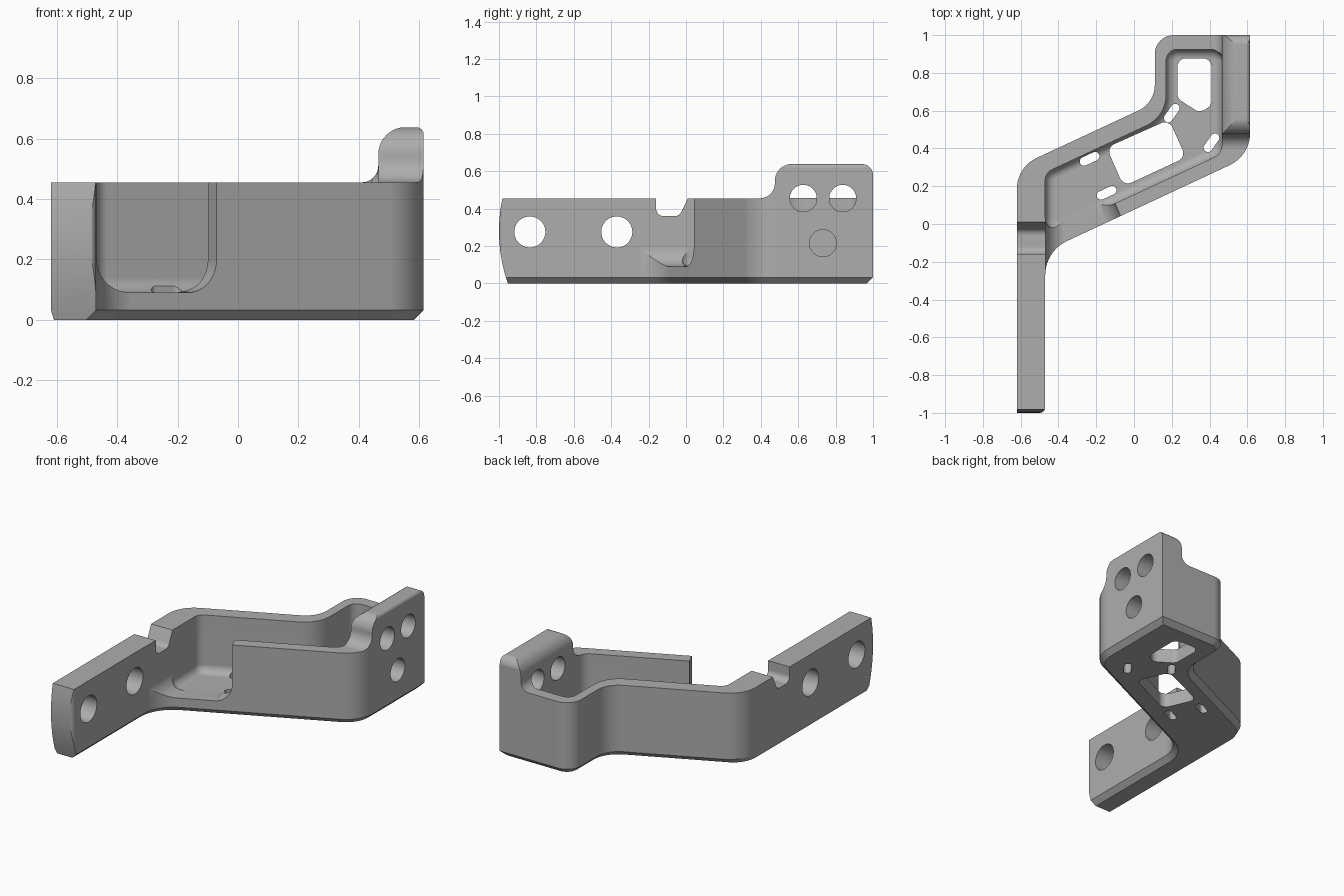
import bpy, bmesh, math
from mathutils import Vector, Matrix

if "Cube" in bpy.data.objects:
    bpy.data.objects.remove(bpy.data.objects["Cube"])

metal = bpy.data.materials.new("satin grey")
metal.diffuse_color = (0.42, 0.42, 0.42, 1)
metal.use_nodes = True
metal.node_tree.nodes["Principled BSDF"].inputs["Base Color"].default_value = metal.diffuse_color


def rounded(corners, d=0.0, weights=None, seg=10):
    """Counter-clockwise corners (x, y, radius), moved inward by d, then filleted."""
    n = len(corners)
    p = [Vector(c[:2]) for c in corners]
    w = weights or [1] * n
    e = [(p[(i + 1) % n] - p[i]).normalized() for i in range(n)]
    out = []
    for i in range(n):
        a, b = e[i - 1], e[i]
        na, nb = Vector((-a.y, a.x)), Vector((-b.y, b.x))
        cross = a.x * b.y - a.y * b.x
        da, db = d * w[i - 1], d * w[i]
        # meeting point of the two moved edges
        base = p[i] + na * da
        q = base + a * ((p[i] + nb * db - base).cross(b) / cross)
        r = corners[i][2] if len(corners[i]) > 2 else 0
        if not r:
            out.append(q)
            continue
        s = 1 if cross > 0 else -1
        r = max(0.004, r - s * (da + db) / 2)
        turn = math.atan2(cross, a.dot(b))
        start = q - a * r * math.tan(abs(turn) / 2)
        centre = start + na * s * r
        for k in range(seg + 1):
            out.append(centre + Matrix.Rotation(turn * k / seg, 2) @ (start - centre))
    return out


def loft(name, rings):
    """Closed solid through rings that have equal point counts."""
    bm = bmesh.new()
    vs = [[bm.verts.new(c) for c in ring] for ring in rings]
    n = len(vs[0])
    for lo, hi in zip(vs, vs[1:]):
        for i in range(n):
            j = (i + 1) % n
            bm.faces.new((lo[i], lo[j], hi[j], hi[i]))
    bm.faces.new(vs[0][::-1])
    bm.faces.new(vs[-1])
    bmesh.ops.recalc_face_normals(bm, faces=bm.faces)
    me = bpy.data.meshes.new(name)
    bm.to_mesh(me)
    bm.free()
    ob = bpy.data.objects.new(name, me)
    bpy.context.collection.objects.link(ob)
    return ob


def prism(name, pts, axis, lo, hi):
    put = {"x": lambda p, h: (h, p[0], p[1]),
           "y": lambda p, h: (p[0], h, p[1]),
           "z": lambda p, h: (p[0], p[1], h)}[axis]
    return loft(name, [[put(p, h) for p in pts] for h in (lo, hi)])


def circle(cy, cz, r, n=48):
    return [(cy + r * math.cos(math.tau * k / n), cz + r * math.sin(math.tau * k / n)) for k in range(n)]


# bracket: plan outline with a chamfered underside
outline = [(-0.62, -1), (-0.47, -1, 0.03), (-0.47, -0.144, 0.2), (0.615, 0.362, 0.19),
           (0.615, 1), (0.11, 1, 0.1), (0.11, 0.641, 0.15), (-0.62, 0.301, 0.18)]
edge_chamfer = [0.1, 1, 1, 1, 1, 1, 1, 0.3]
bracket = loft("bracket", [[(p.x, p.y, z) for p in rounded(outline, d, edge_chamfer)]
                           for z, d in ((0, 0.032), (0.032, 0), (0.68, 0))])
bracket.data.materials.append(metal)


def cut(tool):
    m = bracket.modifiers.new("cut", "BOOLEAN")
    m.operation, m.solver, m.object = "DIFFERENCE", "EXACT", tool
    bpy.context.view_layer.objects.active = bracket
    bpy.ops.object.modifier_apply(modifier=m.name)
    bpy.data.objects.remove(tool, do_unlink=True)


# rim height and raised mounting block, shaped from the side and the front
cut(prism("side_trim", rounded([(-1.3, 0.455), (0.475, 0.455, 0.08), (0.475, 0.638, 0.09),
    (1.0005, 0.638, 0.06), (1.0005, 0.4), (1.2, 0.4), (1.2, 0.9), (-1.3, 0.9)]), "x", -1, 1))
cut(prism("front_trim", rounded([(-1, 0.4556), (0.465, 0.4556, 0.055), (0.465, 0.6385, 0.09),
    (0.6155, 0.6385, 0.025), (0.6155, 0.4), (0.9, 0.4), (0.9, 0.9), (-1, 0.9)]), "y", -1.3, 1.3))

# pocket with a filleted floor
pocket = [(-0.47, -0.064, 0.06), (0.465, 0.372, 0.07), (0.465, 0.925, 0.06), (0.17, 0.925, 0.06),
          (0.17, 0.569, 0.18), (-0.47, 0.271, 0.06)]
R = 0.05
levels = [(0.09 + R - R * math.cos(t), R - R * math.sin(t)) for t in (math.pi / 12 * k for k in range(7))]
cut(loft("pocket_tool", [[(p.x, p.y, z) for p in rounded(pocket, d)] for z, d in levels + [(0.9, 0)]]))

# opening in the front wall, its right end square to the wall
cut(loft("opening_tool", [[(p.x, y, p.y) for p in rounded([(-0.4685, 0.0905, 0.11), (x, 0.0905, 0.11),
    (x, 0.7), (-0.4685, 0.7)])] for y, x in ((-0.3, 0.076), (0.17, -0.126))]))

# notch in the arm
cut(prism("notch_tool", rounded([(-0.16, 0.36, 0.04), (-0.035, 0.36, 0.04), (0.01, 0.455),
    (0.05, 0.54), (-0.16, 0.54)]), "x", -0.8, -0.4))

# curved arm end
arc = [(-1 + 0.6 * (z - 0.28) ** 2, z) for z in (-0.02 + 0.04 * k for k in range(14))]
cut(prism("arm_end_tool", arc + [(-1.2, 0.5), (-1.2, -0.02)], "x", -0.8, -0.3))

# screw holes in the arm and the block
for y in (-0.835, -0.37):
    cut(prism("arm_hole", circle(y, 0.275, 0.083), "x", -0.8, -0.3))
for y, z in ((0.627, 0.455), (0.838, 0.455), (0.732, 0.215)):
    cut(prism("block_hole", circle(y, z, 0.072), "x", 0.4, 0.8))

# floor windows
for shape in ([(-0.145, 0.405), (-0.055, 0.2), (0.275, 0.353), (0.185, 0.552)],
              [(0.23, 0.877), (0.23, 0.665), (0.345, 0.59), (0.41, 0.625), (0.41, 0.877)]):
    cut(prism("window", rounded([(x, y, 0.045) for x, y in shape]), "z", -0.1, 0.15))

# floor slots
for cx, cy, deg in ((-0.235, 0.345, 25), (-0.145, 0.165, 25), (0.2, 0.587, 55), (0.41, 0.43, 55)):
    rot = Matrix.Rotation(math.radians(deg), 2)
    pts = rounded([(-0.055, -0.023, 0.0225), (0.055, -0.023, 0.0225),
                   (0.055, 0.023, 0.0225), (-0.055, 0.023, 0.0225)])
    cut(prism("slot", [rot @ p + Vector((cx, cy)) for p in pts], "z", -0.1, 0.16))

# smooth curves with crisp edges
bpy.ops.object.select_all(action="DESELECT")
bracket.select_set(True)
bpy.context.view_layer.objects.active = bracket
bpy.ops.object.shade_smooth_by_angle(angle=math.radians(25))
bracket.modifiers.new("weighted_normals", "WEIGHTED_NORMAL").keep_sharp = True
